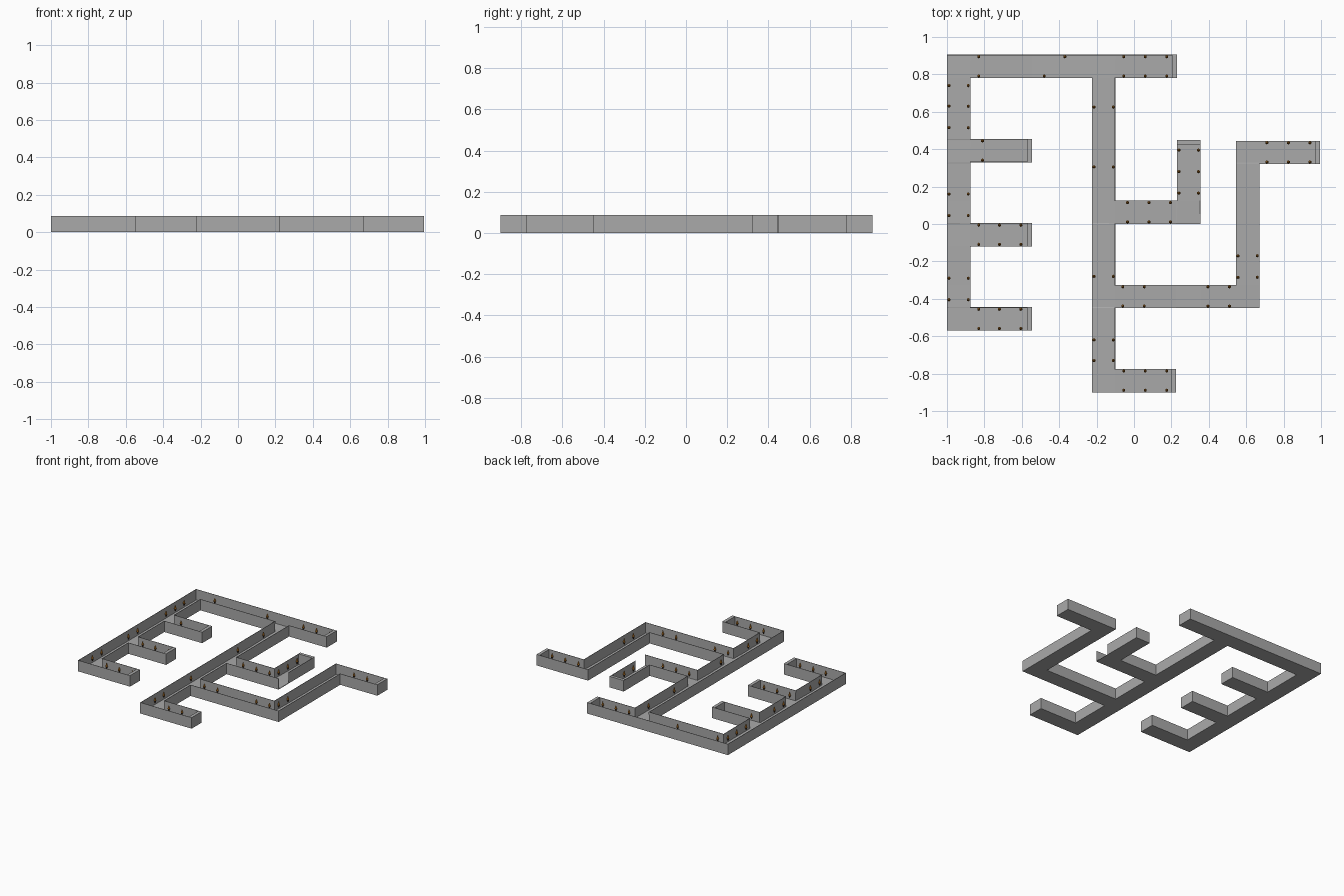
import bpy
import bmesh
from mathutils import Matrix

cube = bpy.data.objects.get("Cube")
if cube:
    bpy.data.objects.remove(cube, do_unlink=True)

HEIGHT = 0.087   # wall height
W = 0.125        # corridor width
CAP = 0.025      # depth of the blocks closing dead ends


def make_material(name, rgb):
    mat = bpy.data.materials.new(name)
    mat.use_nodes = True
    color = (*rgb, 1)
    mat.diffuse_color = color
    mat.node_tree.nodes["Principled BSDF"].inputs["Base Color"].default_value = color
    return mat


def make_object(name, bm, mat):
    mesh = bpy.data.meshes.new(name)
    bm.to_mesh(mesh)
    bm.free()
    mesh.materials.append(mat)
    obj = bpy.data.objects.new(name, mesh)
    bpy.context.collection.objects.link(obj)
    return obj


stone = make_material("grey stone", (0.40, 0.40, 0.40))
wood = make_material("dark brown wood", (0.09, 0.045, 0.02))
fire = make_material("orange flame", (0.50, 0.19, 0.02))

# Corridors: direction, start, end, low side, has dead end, torch positions
THREE = (-0.83, -0.72, -0.605)
MID = (-0.055, 0.06, 0.175)
corridors = [
    ("x", -1.0, 0.23, 0.78, True, (-0.83,) + MID),
    ("y", -0.57, 0.905, -1.0, False, (0.74, 0.63, 0.515, 0.16, 0.045, -0.29, -0.405)),
    ("x", -1.0, -0.545, 0.33, True, (-0.81,)),
    ("x", -1.0, -0.545, -0.12, True, THREE),
    ("x", -1.0, -0.545, -0.57, True, THREE),
    ("y", -0.9, 0.905, -0.225, False, (0.625, 0.305, -0.28, -0.62, -0.73)),
    ("x", -0.225, 0.225, -0.9, True, MID),
    ("x", -0.225, 0.355, 0.0, False, (-0.035, 0.08, 0.195)),
    ("y", 0.0, 0.45, 0.23, True, (0.395, 0.28, 0.165)),
    ("x", -0.225, 0.67, -0.45, False, (-0.06, 0.055, 0.395, 0.51)),
    ("y", -0.45, 0.445, 0.545, False, (-0.17, -0.285)),
    ("x", 0.545, 0.995, 0.32, True, (0.71, 0.825, 0.94)),
]


def rect(c):
    """Bounds x0, x1, y0, y1 of a corridor."""
    axis, a, b, low = c[:4]
    return (a, b, low, low + W) if axis == "x" else (low, low + W, a, b)


rects = [rect(c) for c in corridors]
xs = sorted({round(v, 3) for r in rects for v in r[:2]})
ys = sorted({round(v, 3) for r in rects for v in r[2:]})

# Floor: every grid cell that lies inside some corridor
bm = bmesh.new()
grid, tops = {}, {}


def vert(x, y):
    if (x, y) not in grid:
        grid[x, y] = bm.verts.new((x, y, 0))
    return grid[x, y]


def top(v):
    if v not in tops:
        tops[v] = bm.verts.new((v.co.x, v.co.y, HEIGHT))
    return tops[v]


for x0, x1 in zip(xs, xs[1:]):
    for y0, y1 in zip(ys, ys[1:]):
        mx, my = (x0 + x1) / 2, (y0 + y1) / 2
        if any(r[0] < mx < r[1] and r[2] < my < r[3] for r in rects):
            bm.faces.new([vert(x0, y0), vert(x1, y0), vert(x1, y1), vert(x0, y1)])

# Walls: raised along the floor outline, with one side opening left out
for edge in [e for e in bm.edges if e.is_boundary]:
    mid = (edge.verts[0].co + edge.verts[1].co) / 2
    if abs(mid.x - 0.355) < 0.002 and 0 < mid.y < W:
        continue
    loop = edge.link_loops[0]
    a, b = loop.vert, loop.link_loop_next.vert
    bm.faces.new([b, a, top(a), top(b)])
maze = make_object("corridor_floor_and_walls", bm, stone)
solid = maze.modifiers.new("thickness", "SOLIDIFY")
solid.thickness = 0.003
solid.offset = 1
solid.use_even_offset = True

# Blocks closing the dead ends
bm = bmesh.new()
for c, (x0, x1, y0, y1) in zip(corridors, rects):
    if c[4]:
        if c[0] == "x":
            x0 = x1 - CAP
        else:
            y0 = y1 - CAP
        place = Matrix.Translation(((x0 + x1) / 2, (y0 + y1) / 2, HEIGHT / 2))
        size = Matrix.Diagonal((x1 - x0, y1 - y0, HEIGHT, 1))
        bmesh.ops.create_cube(bm, size=1, matrix=place @ size)
make_object("dead_end_blocks", bm, stone)

# Wall torches in facing pairs
spots = [(-0.37, 0.78 + W - 0.011), (-0.48, 0.78 + 0.011)]
for axis, a, b, low, dead_end, places in corridors:
    for p in places:
        for side in (low + 0.011, low + W - 0.011):
            spots.append((p, side) if axis == "x" else (side, p))


def torch_part(name, mat, r_low, r_high, z_low, z_high):
    bm = bmesh.new()
    for x, y in spots:
        bmesh.ops.create_cone(
            bm, cap_ends=True, segments=6, radius1=r_low, radius2=r_high,
            depth=z_high - z_low,
            matrix=Matrix.Translation((x, y, (z_low + z_high) / 2)))
    make_object(name, bm, mat)


torch_part("torch_handles", wood, 0.003, 0.009, 0.022, 0.040)
torch_part("torch_flames", fire, 0.009, 0.001, 0.040, 0.066)
